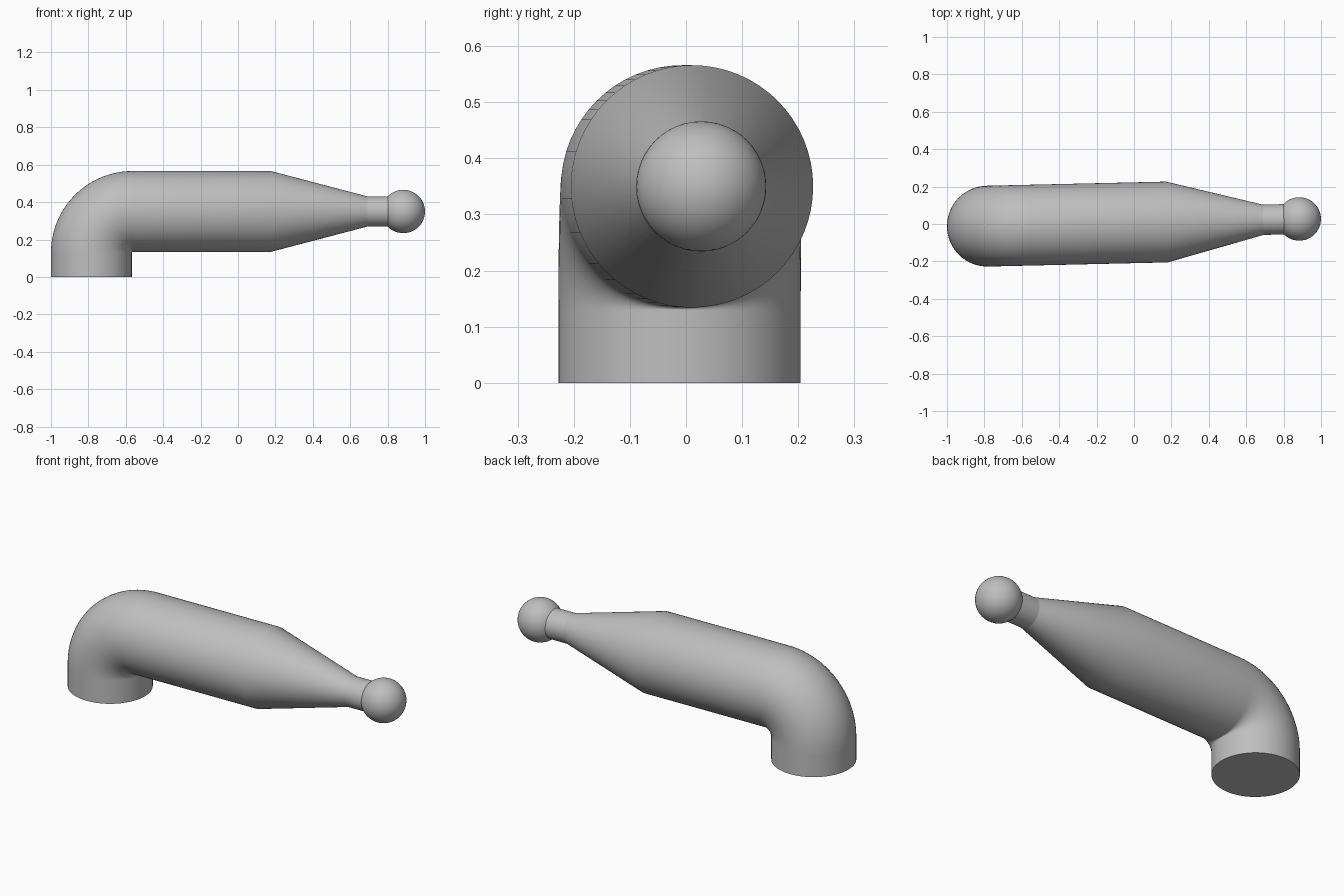
import bpy, bmesh, math
from mathutils import Vector, Matrix

cube = bpy.data.objects.get("Cube")
if cube:
    bpy.data.objects.remove(cube, do_unlink=True)

SIDES = 64
RADIUS = 0.216        # pipe radius
BEND = 0.22           # elbow centreline radius
AXIS_Z = 0.35         # height of the arm axis
# The arm swings slightly about the upright pipe
PLACE = Matrix.Translation((-0.784, -0.0115, 0)) @ Matrix.Rotation(0.0231, 4, 'Z')

grey = bpy.data.materials.new("plain grey")
grey.use_nodes = True
colour = (0.52, 0.52, 0.52, 1)
grey.diffuse_color = colour
grey.node_tree.nodes["Principled BSDF"].inputs["Base Color"].default_value = colour


def finish(name, bm):
    bmesh.ops.recalc_face_normals(bm, faces=bm.faces)
    mesh = bpy.data.meshes.new(name)
    bm.to_mesh(mesh)
    bm.free()
    mesh.materials.append(grey)
    obj = bpy.data.objects.new(name, mesh)
    obj.matrix_world = PLACE
    bpy.context.collection.objects.link(obj)
    bpy.ops.object.select_all(action='DESELECT')
    obj.select_set(True)
    bpy.context.view_layer.objects.active = obj
    bpy.ops.object.shade_smooth_by_angle(angle=math.radians(30))


def tube(name, rings):
    """Capped tube through rings of (x, z, tilt from vertical, radius)."""
    bm = bmesh.new()
    loops = []
    for x, z, tilt, radius in rings:
        across = Vector((math.cos(tilt), 0, -math.sin(tilt)))
        loop = []
        for i in range(SIDES):
            a = math.tau * i / SIDES
            p = Vector((x, 0, z)) + radius * (math.cos(a) * across + math.sin(a) * Vector((0, 1, 0)))
            loop.append(bm.verts.new(p))
        loops.append(loop)
    for low, high in zip(loops, loops[1:]):
        for i in range(SIDES):
            j = (i + 1) % SIDES
            bm.faces.new((low[i], low[j], high[j], high[i]))
    bm.faces.new(loops[0])
    bm.faces.new(loops[-1])
    finish(name, bm)


# Upright pipe
tube("base_pipe", [(0, 0, 0, RADIUS), (0, AXIS_Z - BEND, 0, RADIUS)])

# Quarter-turn elbow
bend = []
for k in range(25):
    a = math.pi / 2 * k / 24
    bend.append((BEND - BEND * math.cos(a), AXIS_Z - BEND + BEND * math.sin(a), a, RADIUS))
tube("elbow", bend)

# Horizontal arm, its tapered end and the neck
RIGHT = math.pi / 2
tube("arm", [(BEND, AXIS_Z, RIGHT, RADIUS), (0.96, AXIS_Z, RIGHT, RADIUS),
             (1.475, AXIS_Z, RIGHT, 0.081)])
tube("neck", [(1.475, AXIS_Z, RIGHT, 0.081), (1.62, AXIS_Z, RIGHT, 0.081)])

# Ball at the tip
bm = bmesh.new()
bmesh.ops.create_uvsphere(bm, u_segments=48, v_segments=24, radius=0.116,
                          matrix=Matrix.Translation((1.668, 0, AXIS_Z)))
finish("ball_tip", bm)
